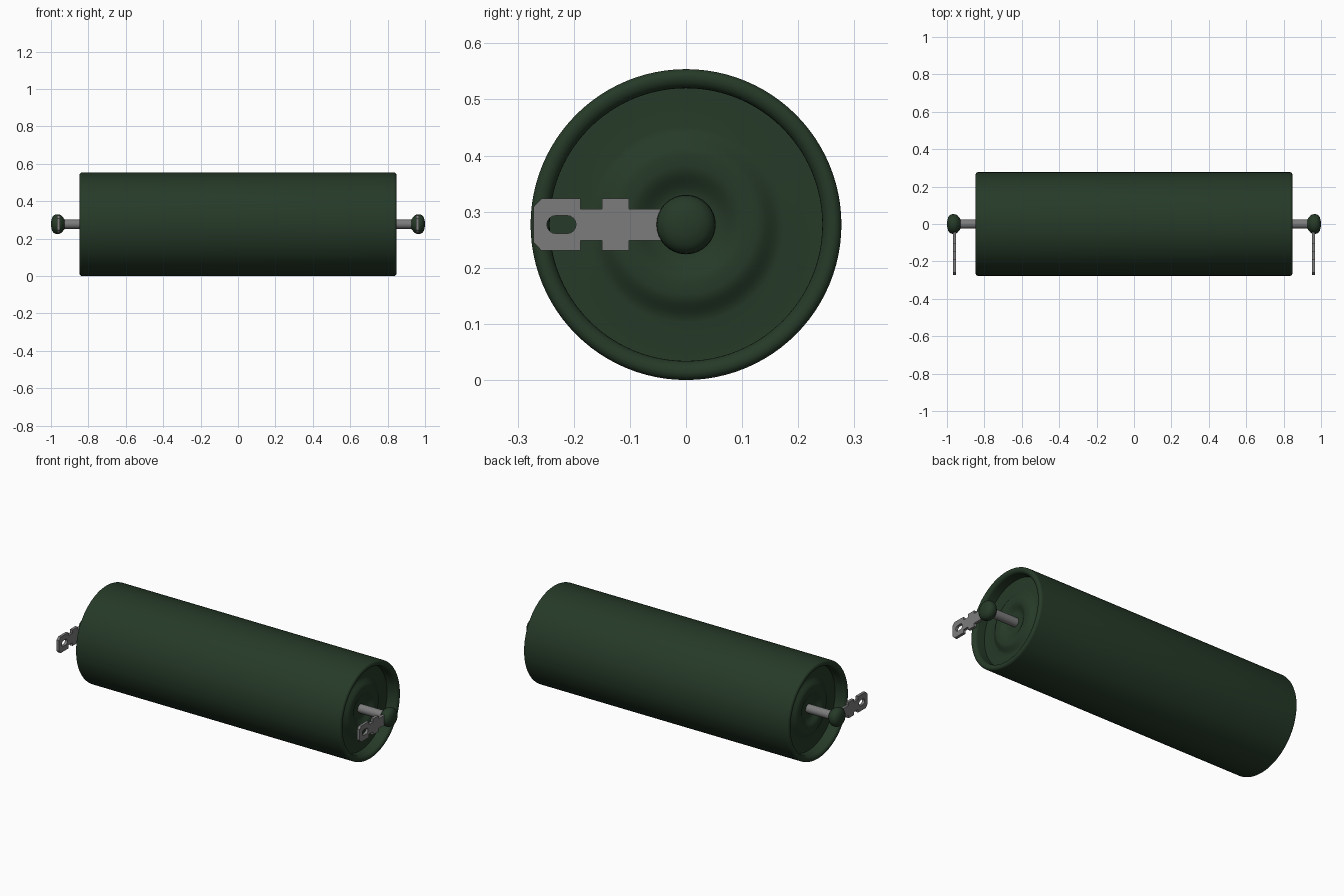
import bpy, bmesh, math
from mathutils import Matrix, Vector

if "Cube" in bpy.data.objects:
    bpy.data.objects.remove(bpy.data.objects["Cube"], do_unlink=True)

AXIS_Z = 0.277


def material(name, rgb, rough):
    m = bpy.data.materials.new(name)
    m.use_nodes = True
    m.diffuse_color = (*rgb, 1)
    bsdf = m.node_tree.nodes["Principled BSDF"]
    bsdf.inputs["Base Color"].default_value = (*rgb, 1)
    bsdf.inputs["Roughness"].default_value = rough
    return m


green = material("dark green enamel", (0.019, 0.042, 0.021), 0.5)
grey = material("grey metal", (0.2, 0.2, 0.2), 0.5)


def finish(bm, name, mat, angle=35):
    bmesh.ops.remove_doubles(bm, verts=bm.verts, dist=1e-5)
    bmesh.ops.recalc_face_normals(bm, faces=bm.faces)
    me = bpy.data.meshes.new(name)
    bm.to_mesh(me)
    bm.free()
    me.materials.append(mat)
    me.shade_smooth()
    me.set_sharp_from_angle(angle=math.radians(angle))
    ob = bpy.data.objects.new(name, me)
    ob.location.z = AXIS_Z
    bpy.context.collection.objects.link(ob)
    return ob


def lathe(name, profile, mat, steps):
    """Spin (x, radius) points around the x axis."""
    bm = bmesh.new()
    vs = [bm.verts.new((x, 0, r)) for x, r in profile]
    es = [bm.edges.new(p) for p in zip(vs, vs[1:])]
    bmesh.ops.spin(bm, geom=vs + es, cent=(0, 0, 0), axis=(1, 0, 0),
                   angle=math.tau, steps=steps, use_merge=True)
    return finish(bm, name, mat)


def arc(cx, cr, rad, a0, a1, n=6):
    """Points on an arc; angle 0 points along +x, 90 points outward."""
    angles = [math.radians(a0 + (a1 - a0) * i / n) for i in range(n + 1)]
    return [(cx + rad * math.cos(a), cr + rad * math.sin(a)) for a in angles]


# Barrel with rounded rims and recessed end discs carrying a raised ring
END, DISC = 0.847, 0.782
half = [(DISC, 0.0), (DISC, 0.05)]
for i in range(1, 7):                       # inner slope of the ring
    t = i / 6
    half.append((DISC + 0.022 * (1 - math.cos(math.pi * t)) / 2, 0.05 + 0.055 * t))
for i in range(0, 7):                       # outer slope of the ring
    t = i / 6
    half.append((DISC + 0.022 * (1 + math.cos(math.pi * t)) / 2, 0.125 + 0.05 * t))
half += [(DISC, 0.243)]
half += arc(END - 0.02, 0.263, 0.02, 270, 360)
half += arc(END - 0.014, 0.263, 0.014, 0, 90)
barrel = half + [(-x, r) for x, r in reversed(half)]
lathe("barrel", barrel, green, 96)


def terminal_plate(name, side):
    """Flat notched lug with a rounded slot, pointing to the front."""
    upper = [(0.0, 0.028), (-0.102, 0.028), (-0.102, 0.046), (-0.15, 0.046),
             (-0.15, 0.028), (-0.188, 0.028), (-0.188, 0.046),
             (-0.258, 0.046), (-0.272, 0.031)]
    outline = upper + [(y, -z) for y, z in reversed(upper)]
    slot = (arc(-0.212, 0, 0.016, -90, 90, 8) + arc(-0.232, 0, 0.016, 90, 270, 8))
    bm = bmesh.new()
    for loop in (outline, slot):
        vs = [bm.verts.new((side * 0.952, y, z)) for y, z in loop]
        for a, b in zip(vs, vs[1:] + vs[:1]):
            bm.edges.new((a, b))
    bmesh.ops.triangle_fill(bm, use_beauty=True, edges=bm.edges[:])
    ext = bmesh.ops.extrude_face_region(bm, geom=bm.faces[:])
    moved = [g for g in ext["geom"] if isinstance(g, bmesh.types.BMVert)]
    bmesh.ops.translate(bm, verts=moved, vec=Vector((side * 0.016, 0, 0)))
    return finish(bm, name, grey, 30)


# Rod, lug and bead at each end
for side, label in ((1, "left"), (-1, "right")):
    rod = [(0.77, 0), (0.77, 0.025), (0.97, 0.025), (0.97, 0)]
    lathe(label + "_rod", [(side * x, r) for x, r in rod], grey, 32)
    bead = [(0.928, 0.0), (0.928, 0.026), (0.935, 0.036), (0.944, 0.046),
            (0.953, 0.051), (0.963, 0.053), (0.975, 0.052), (0.985, 0.047),
            (0.993, 0.037), (0.998, 0.021), (1.0, 0.0)]
    lathe(label + "_bead", [(side * x, r) for x, r in bead], green, 32)
    terminal_plate(label + "_terminal", side)
